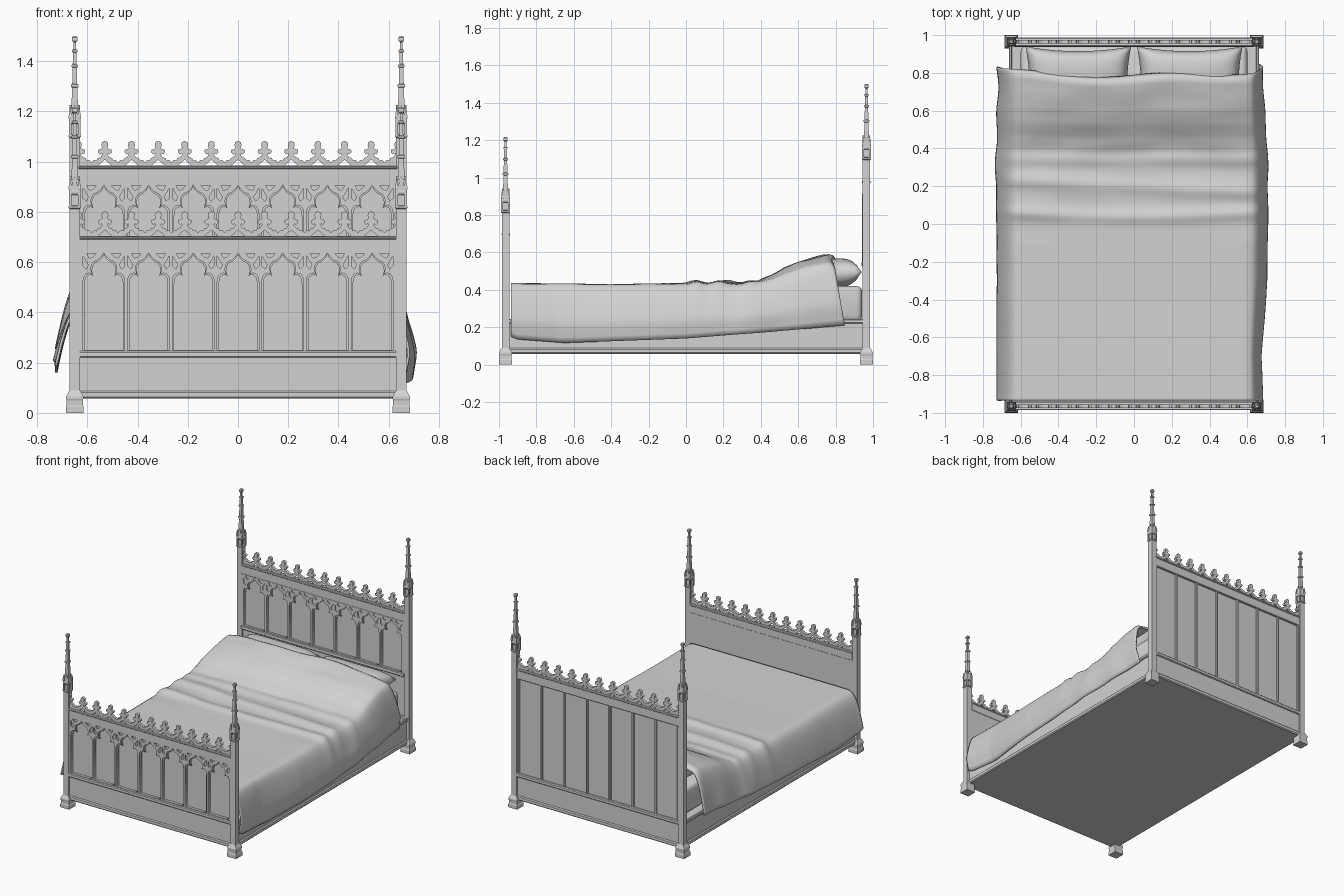
import bpy, bmesh, math
from mathutils import noise, Vector

if "Cube" in bpy.data.objects:
    bpy.data.objects.remove(bpy.data.objects["Cube"])

grey = bpy.data.materials.new("plain_grey")
grey.diffuse_color = (0.65, 0.65, 0.65, 1)
grey.use_nodes = True
grey.node_tree.nodes["Principled BSDF"].inputs["Base Color"].default_value = grey.diffuse_color


def add(name, me):
    ob = bpy.data.objects.new(name, me)
    bpy.context.collection.objects.link(ob)
    me.materials.clear()
    me.materials.append(grey)
    return ob


def box(name, x0, x1, y0, y1, z0, z1, bevel=0.0, seg=1):
    bm = bmesh.new()
    bmesh.ops.create_cube(bm, size=1)
    for v in bm.verts:
        v.co = ((x0 + x1) / 2 + v.co.x * (x1 - x0), (y0 + y1) / 2 + v.co.y * (y1 - y0),
                (z0 + z1) / 2 + v.co.z * (z1 - z0))
    if bevel:
        bmesh.ops.bevel(bm, geom=bm.edges[:], offset=bevel, segments=seg, affect='EDGES', profile=0.5)
    me = bpy.data.meshes.new(name)
    bm.to_mesh(me)
    bm.free()
    return add(name, me)


def tower(name, cx, cy, prof, z=0.0):
    """Square stack through (height, half width) points."""
    vs, fs = [], []
    for h, r in prof:
        vs += [(cx + sx * r, cy + sy * r, z + h) for sx, sy in ((-1, -1), (1, -1), (1, 1), (-1, 1))]
    n = len(prof)
    for i in range(n - 1):
        for k in range(4):
            a, b = i * 4 + k, i * 4 + (k + 1) % 4
            fs.append((a, b, b + 4, a + 4))
    fs += [(3, 2, 1, 0), tuple(range(4 * n - 4, 4 * n))]
    me = bpy.data.meshes.new(name)
    me.from_pydata(vs, [], fs)
    return add(name, me)


def plate(name, loops, cx, cy, half, bevel=0.0, rz=0.0):
    """Upright flat plate from (x, z) loops; inner loops become holes."""
    cu = bpy.data.curves.new(name, 'CURVE')
    cu.dimensions, cu.fill_mode = '2D', 'BOTH'
    cu.extrude = half - bevel
    cu.bevel_depth, cu.bevel_resolution, cu.offset = bevel, 0, -bevel
    for lp in loops:
        sp = cu.splines.new('POLY')
        sp.points.add(len(lp) - 1)
        for p, (x, z) in zip(sp.points, lp):
            p.co = (x, z, 0, 1)
        sp.use_cyclic_u = True
    tmp = bpy.data.objects.new("tmp", cu)
    bpy.context.collection.objects.link(tmp)
    dg = bpy.context.evaluated_depsgraph_get()
    me = bpy.data.meshes.new_from_object(tmp.evaluated_get(dg))
    bpy.data.objects.remove(tmp)
    me.name = name
    ob = add(name, me)
    ob.location = (cx, cy, 0)
    ob.rotation_euler = (math.pi / 2, 0, rz)


def mirrored(half):
    return half + [(-x, z) for x, z in reversed(half) if abs(x) > 1e-6]


def lerp(pts, t):
    for (a, p), (b, q) in zip(pts, pts[1:]):
        if t <= b:
            k = max(0, (t - a) / (b - a))
            return p + (q - p) * k
    return pts[-1][1]


PITCH = 0.178
FY, HY = -0.965, 0.965

# posts with feet, niches and spires
FOOT = [(0, .035), (.025, .035), (.03, .032), (.05, .032), (.055, .034), (.065, .034), (.09, .021), (.09, .02)]
SPIRE = [(0, .02), (.004, .024), (.012, .024), (.014, .013), (.1, .013), (.12, .016), (.125, .013), (.2, .0105),
         (.203, .015), (.212, .015), (.215, .01), (.28, .009), (.282, .0135), (.29, .0135), (.293, .008),
         (.34, .007), (.342, .0115), (.35, .0115), (.352, .006), (.38, .005), (.386, .011), (.4, .011), (.405, .006)]
GABLE = mirrored([(.022, .055), (.022, .072), (.012, .092), (.006, .115), (0, .13)])
for tag, cy, zn in (("foot", FY, .812), ("head", HY, 1.095)):
    for sx in (-1, 1):
        cx = sx * .65
        tower(tag + "_post", cx, cy, FOOT + [(zn, .02)])
        tower(tag + "_spire", cx, cy, SPIRE, zn)
        for a in (-1, 1):
            for b in (-1, 1):
                tower(tag + "_pinnacle", cx + a * .018, cy + b * .018,
                      [(.01, .005), (.075, .005), (.078, .0065), (.084, .0065), (.12, .001)], zn)
        for rz in (0, math.pi / 2):
            plate(tag + "_spire_gable", [[(x, z + zn) for x, z in GABLE]], cx, cy, .02, 0, rz)


# arched tracery
def arch(cx, z0, zt, w, dz):
    half = [(w, z0), (w, zt - .125 + dz)] + [(k * w, zt + z + dz) for k, z in (
        (.97, -.105), (.87, -.093), (.7, -.088), (.55, -.094), (.62, -.075), (.6, -.058),
        (.48, -.043), (.28, -.036), (.1, -.022), (0, -.008))]
    return [(cx + x, z) for x, z in mirrored(half)]


def tracery(name, y, z0, zt, half, w, dz, pierced):
    loops = [[(-.632, z0), (.632, z0), (.632, zt), (-.632, zt)]]
    for i in range(-3, 4):
        c = i * PITCH
        loops.append(arch(c, z0 + .006, zt, w, dz))
        if pierced:
            for s in (-1, 1):   # carved eyelets in the spandrels
                loops.append([(c + s * x, zt + z) for x, z in ((.03, -.01), (.068, -.01), (.058, -.028), (.045, -.026))])
                loops.append([(c + s * x, zt + z) for x, z in ((.083, -.02), (.083, -.06), (.07, -.072), (.062, -.055), (.072, -.04))])
    plate(name, loops, 0, y, half)


def crest(name, y, z):
    P = .106
    prof = [(.053, .014), (.044, .024), (.034, .022), (.028, .032), (.018, .034), (.011, .045), (.011, .05),
            (.02, .046), (.028, .055), (.026, .065), (.016, .067), (.010, .072), (.014, .082), (.011, .095), (0, .1)]
    top = []
    for i in range(-6, 7):
        pts = [(-x, h) for x, h in prof] + [(x, h) for x, h in reversed(prof[1:-1])]
        if i == -6:
            pts = [p for p in pts if p[0] >= 0]
        if i == 6:
            pts = [p for p in pts if p[0] <= 0]
        top += [(i * P + x, z + h) for x, h in pts]
    loops = [[(.636, z - .006), (-.636, z - .006)] + top]
    for i in range(-5, 6):
        loops.append([(i * P - .026, z + .002), (i * P + .026, z + .002), (i * P, z + .025)])
    plate(name, loops, 0, y, .01)


# footboard
box("footboard_panel", -.635, .635, -.962, -.945, .2, .66)
tracery("footboard_tracery_front", -.9755, .245, .645, .0045, .083, 0, True)
tracery("footboard_tracery_back", -.9665, .245, .645, .0045, .076, -.006, False)
box("footboard_top_rail", -.635, .635, -.98, -.943, .64, .695, .003)
box("footboard_cap", -.635, .635, -.986, -.94, .69, .703, .004)
crest("footboard_cresting", FY, .703)

# headboard, with dividers on its back
box("headboard_panel", -.635, .635, .957, .968, .2, .93)
tracery("headboard_tracery_front", .9455, .55, .915, .0035, .083, 0, True)
tracery("headboard_tracery_back", .953, .55, .915, .004, .076, -.006, False)
box("headboard_middle_rail", -.635, .635, .938, .96, .525, .552, .004)
box("headboard_top_rail", -.635, .635, .945, .982, .91, .975, .003)
box("headboard_cap", -.635, .635, .94, .987, .97, .983, .004)
for i in range(8):
    x = (i - 3.5) * PITCH
    box("headboard_back_divider", x - .008, x + .008, .965, .979, .23, .92, .003)
crest("headboard_cresting", HY, .983)

# bed base with mouldings all round
box("bed_base", -.65, .65, -.976, .976, .07, .225)
box("base_lower_moulding", -.662, .662, -.984, .984, .058, .088, .006)
for s in (-1, 1):
    box("side_rail_moulding", s * .655 - .008, s * .655 + .008, -.95, .95, .22, .243, .005)
    y = s * .965
    box("end_rail_moulding", -.635, .635, y - .02, y + .02, .22, .246, .005)

# mattress
m = box("mattress", -.6, .6, -.93, .942, .23, .42, .03, 3)
m.data.shade_smooth()


def grid_mesh(name, nu, nv, fn):
    vs = [fn(i / nu, j / nv) for j in range(nv + 1) for i in range(nu + 1)]
    w = nu + 1
    fs = [(j * w + i, j * w + i + 1, (j + 1) * w + i + 1, (j + 1) * w + i) for j in range(nv) for i in range(nu)]
    me = bpy.data.meshes.new(name)
    me.from_pydata(vs, [], fs)
    me.shade_smooth()
    return me


# pillows
for s in (-1, 1):
    def pillow(a, b, side=1):
        u, v = 2 * a - 1, 2 * b - 1
        h = math.sqrt(max(0, (1 - u ** 4) * (1 - v ** 4)))
        return (s * .295 + u * (.28 - .02 * (1 - v * v)), .755 + v * (.185 - .025 * (1 - u * u)),
                .485 + .02 * v * 0.5 + side * .08 * h)
    bm = bmesh.new()
    bm.from_mesh(grid_mesh("t", 24, 24, pillow))
    low = grid_mesh("t", 24, 24, lambda a, b: pillow(a, b, -1))
    low.flip_normals()
    bm.from_mesh(low)
    bmesh.ops.remove_doubles(bm, verts=bm.verts[:], dist=.0005)
    me = bpy.data.meshes.new("pillow")
    bm.to_mesh(me)
    bm.free()
    add("pillow", me)

# draped duvet
TOP = [(-.935, .437), (-.4, .431), (-.1, .435), (.3, .437), (.38, .446), (.46, .478), (.53, .52), (.6, .55),
       (.68, .572), (.75, .588), (.775, .583), (.79, .56)]
HEM = [(-.935, .15), (-.9, .135), (-.65, .116), (0, .14), (.4, .172), (.79, .21)]
OUT = [(-.935, .7), (-.7, .69), (-.3, .725), (.3, .73), (.79, .695)]


def duvet(a, b):
    s, y = 2 * a - 1, -.935 + 1.725 * b
    t = max(0, (abs(s) - .7) / .3)
    k = min(1, abs(s) / .7)
    x = min(k, 1) * .6
    z = .432 + (lerp(TOP, y) - .432) * (1 - .25 * k ** 4)
    # rumples across the bed below the pillows
    sx = x if s > 0 else -x
    z += .014 * math.exp(-((y - .04 - .05 * sx * sx) / .035) ** 2)
    z += .012 * math.exp(-((y - .2 + .05 * sx) / .04) ** 2) + .008 * math.exp(-((y - .34) / .035) ** 2)
    if y > -.2:
        z += .007 * noise.noise(Vector((sx * 4, y * 9, 1.3))) * min(1, (y + .2) * 3)
    if t > 0:
        out = lerp(OUT, y) if s > 0 else .728
        hem = lerp(HEM, y) + (0 if s > 0 else .045)
        x += (out - .6) * t ** .5
        x += .02 * t * noise.noise(Vector((s * 2, y * 5, 4.1))) * max(0.15, min(1, y + .6))
        if s > 0:
            x -= .03 * max(0, t - .75) / .25
        q = t ** 1.3
        z = z * (1 - q) + hem * q
    y += (.05 * abs(s) ** 3 + .012 * math.sin(s * 7)) * max(0, b - .7) / .3
    return (x if s > 0 else -x, y, z)


d = add("duvet", grid_mesh("duvet", 90, 130, duvet))
sol = d.modifiers.new("thickness", 'SOLIDIFY')
sol.thickness, sol.offset = .01, -1
